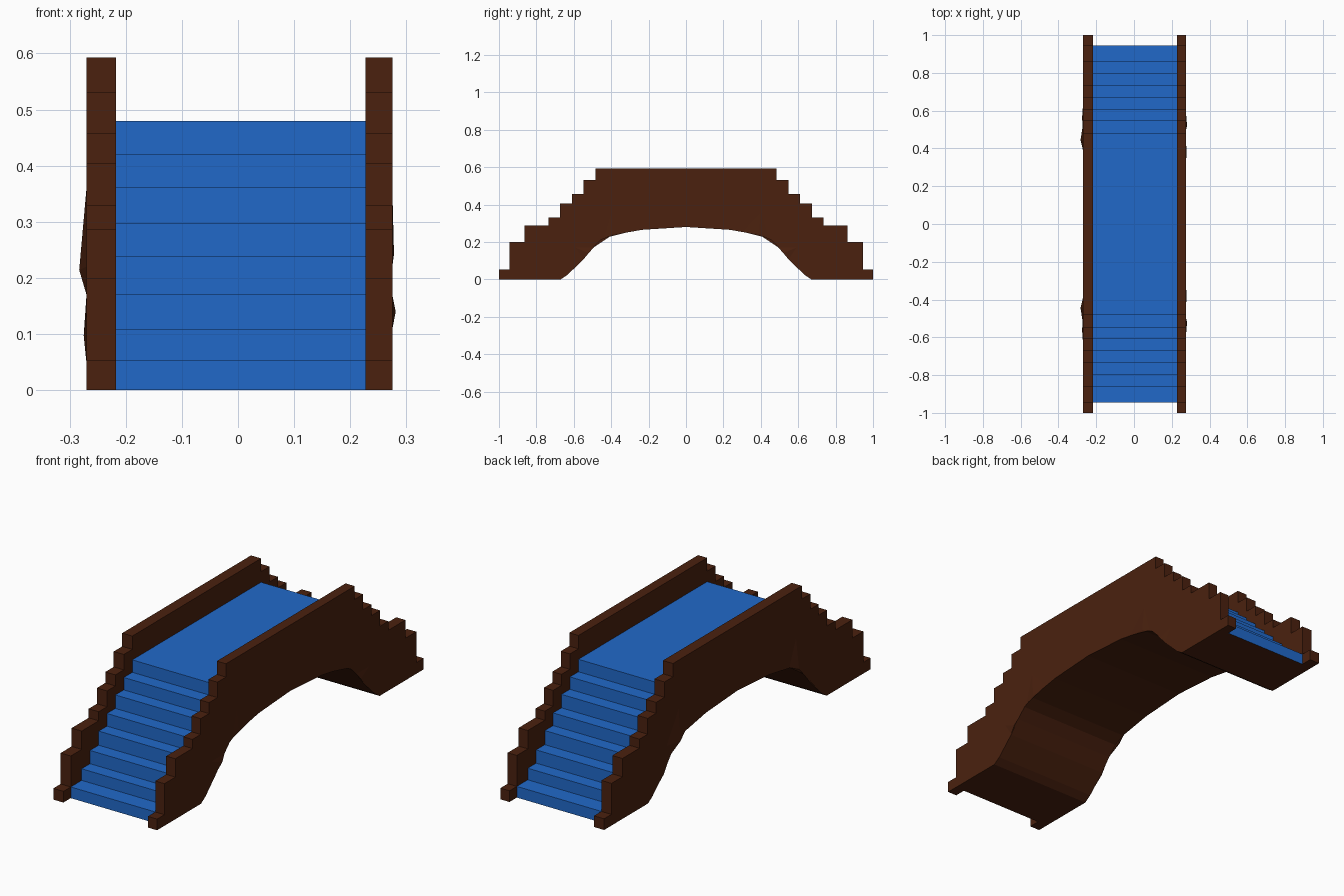
import bpy, bmesh

cube = bpy.data.objects.get("Cube")
if cube:
    bpy.data.objects.remove(cube)


def make_material(name, color):
    mat = bpy.data.materials.new(name)
    mat.use_nodes = True
    mat.diffuse_color = color
    mat.node_tree.nodes["Principled BSDF"].inputs["Base Color"].default_value = color
    return mat


brown = make_material("dark brown wood", (0.069, 0.0152, 0.0046, 1))
blue = make_material("blue steps", (0.0152, 0.141, 0.584, 1))

# Half profiles as (distance from centre, height)
STEPS = [(0.945, 0.053), (0.863, 0.108), (0.80, 0.171), (0.735, 0.238),
         (0.673, 0.298), (0.61, 0.362), (0.547, 0.421), (0.483, 0.48)]
RAILS = [(1.0, 0.053), (0.945, 0.2), (0.863, 0.287), (0.735, 0.33),
         (0.673, 0.405), (0.61, 0.457), (0.547, 0.53), (0.483, 0.593)]
ARCH = [(0.67, 0), (0.635, 0.023), (0.55, 0.105), (0.50, 0.165), (0.455, 0.21),
        (0.40, 0.236), (0.235, 0.265), (0, 0.28)]


def mirrored(half):
    """Add the same points on the back side, in reverse order."""
    return [(-y, z) for y, z in half] + [(y, z) for y, z in reversed(half) if y > 0]


def stair_profile(steps):
    half, low = [], 0
    for y, z in steps:
        half += [(y, low), (y, z)]
        low = z
    return mirrored(half)


def finish(name, bm, mats):
    bmesh.ops.recalc_face_normals(bm, faces=bm.faces)
    mesh = bpy.data.meshes.new(name)
    bm.to_mesh(mesh)
    bm.free()
    for mat in mats:
        mesh.materials.append(mat)
    obj = bpy.data.objects.new(name, mesh)
    bpy.context.collection.objects.link(obj)
    return obj


def bridge_slice(name, steps, x0, x1, step_mat):
    """Stepped top and arched underside, extruded from x0 to x1."""
    top = stair_profile(steps)
    outline = top + mirrored(ARCH)[::-1]
    bm = bmesh.new()
    a = [bm.verts.new((x0, y, z)) for y, z in outline]
    b = [bm.verts.new((x1, y, z)) for y, z in outline]
    n = len(outline)
    for i in range(n):
        j = (i + 1) % n
        face = bm.faces.new((a[i], a[j], b[j], b[i]))
        face.material_index = 1 if i < len(top) - 1 else 0
    bm.faces.new(a)
    bm.faces.new(b[::-1])
    return finish(name, bm, [brown, step_mat])


# Stepped deck between two side walls
bridge_slice("stair_deck", STEPS, -0.217, 0.227, blue)
bridge_slice("right_wall", RAILS, -0.27, -0.217, brown)
bridge_slice("left_wall", RAILS, 0.227, 0.275, brown)


def bulge(name, x, tip, base):
    """Shallow swelling on a wall: tip is (x, y, z), base is points on the wall."""
    for side, s in (("front", -1), ("back", 1)):
        bm = bmesh.new()
        apex = bm.verts.new((tip[0], s * tip[1], tip[2]))
        ring = [bm.verts.new((x, s * y, z)) for y, z in base]
        for i, v in enumerate(ring):
            bm.faces.new((v, ring[(i + 1) % len(ring)], apex))
        bm.faces.new(ring[::-1])
        finish(f"{side}_{name}", bm, [brown])


# Warped wood along the arch edges
bulge("right_upper_bulge", -0.27, (-0.283, 0.445, 0.214),
      [(0.39, 0.24), (0.44, 0.36), (0.53, 0.22), (0.495, 0.17)])
bulge("right_lower_bulge", -0.27, (-0.275, 0.56, 0.097),
      [(0.5, 0.17), (0.63, 0.14), (0.61, 0.048)])
bulge("left_upper_bulge", 0.275, (0.278, 0.39, 0.242),
      [(0.3, 0.255), (0.4, 0.36), (0.44, 0.22)])
bulge("left_lower_bulge", 0.275, (0.281, 0.52, 0.14),
      [(0.495, 0.17), (0.59, 0.17), (0.55, 0.108)])
